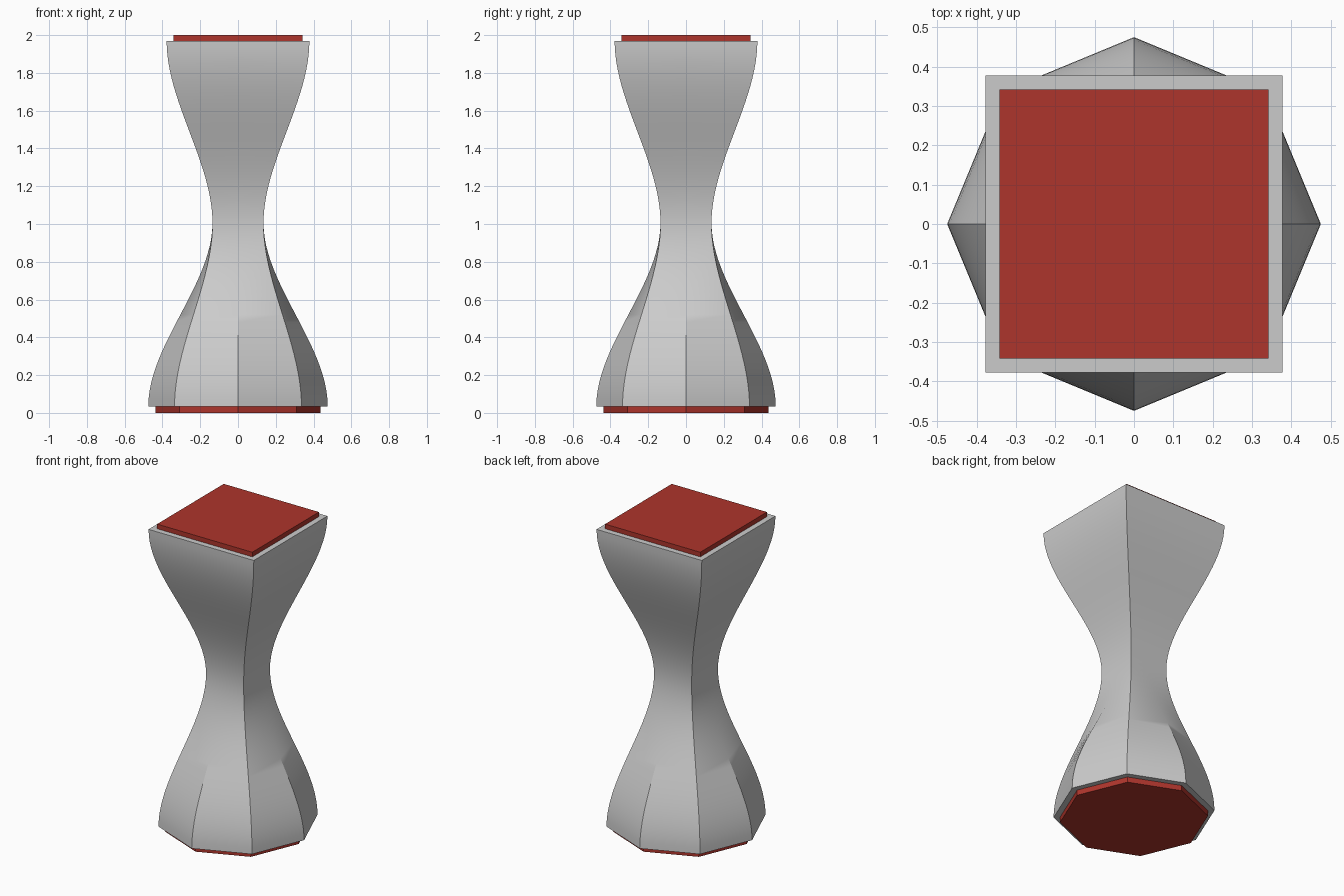
import bpy, bmesh, math

if "Cube" in bpy.data.objects:
    bpy.data.objects.remove(bpy.data.objects["Cube"])

Z0, ZW, Z1 = 0.035, 1.005, 1.97   # base, waist and top heights
STEPS = 24                        # rings per half


def ring(corner, mid, z):
    """Eight points: side middles and diagonal corners."""
    pts = []
    for i in range(8):
        a = i * math.pi / 4
        r = mid if i % 2 == 0 else corner * math.sqrt(2)
        pts.append((r * math.cos(a), r * math.sin(a), z))
    return pts


def loft(name, rings, color=None):
    bm = bmesh.new()
    rows = [[bm.verts.new(p) for p in r] for r in rings]
    for lo, hi in zip(rows, rows[1:]):
        n = len(lo)
        for i in range(n):
            j = (i + 1) % n
            bm.faces.new((lo[i], lo[j], hi[j], hi[i]))
    bm.faces.new(rows[0][::-1])
    bm.faces.new(rows[-1])
    me = bpy.data.meshes.new(name)
    bm.to_mesh(me)
    bm.free()
    ob = bpy.data.objects.new(name, me)
    bpy.context.collection.objects.link(ob)
    if color:
        mat = bpy.data.materials.new(name + "_red")
        mat.diffuse_color = color
        mat.use_nodes = True
        mat.node_tree.nodes["Principled BSDF"].inputs["Base Color"].default_value = mat.diffuse_color
        me.materials.append(mat)
    return ob


def ease(t):
    return t * t * (3 - 2 * t)


def mix(a, b, t):
    return a + (b - a) * t


# Body: octagonal base flowing into a square waist, then a square top
WAIST = 0.135
rings = []
for k in range(STEPS + 1):
    t = k / STEPS
    s = ease(1 - t)
    rings.append(ring(mix(WAIST, 0.336, s), mix(WAIST, 0.475, s), mix(Z0, ZW, t)))
for k in range(1, STEPS + 1):
    t = k / STEPS
    h = mix(WAIST, 0.378, ease(t))
    rings.append(ring(h, h, mix(ZW, Z1, t)))
body = loft("body", rings)
bpy.context.view_layer.objects.active = body
body.select_set(True)
bpy.ops.object.shade_smooth_by_angle(angle=math.radians(30))

# Red end plates
RED = (0.42, 0.035, 0.025, 1)
loft("top_plate", [ring(0.342, 0.342, Z1), ring(0.342, 0.342, 2.0)], RED)
loft("base_plate", [ring(0.309, 0.437, 0.0), ring(0.309, 0.437, Z0)], RED)
